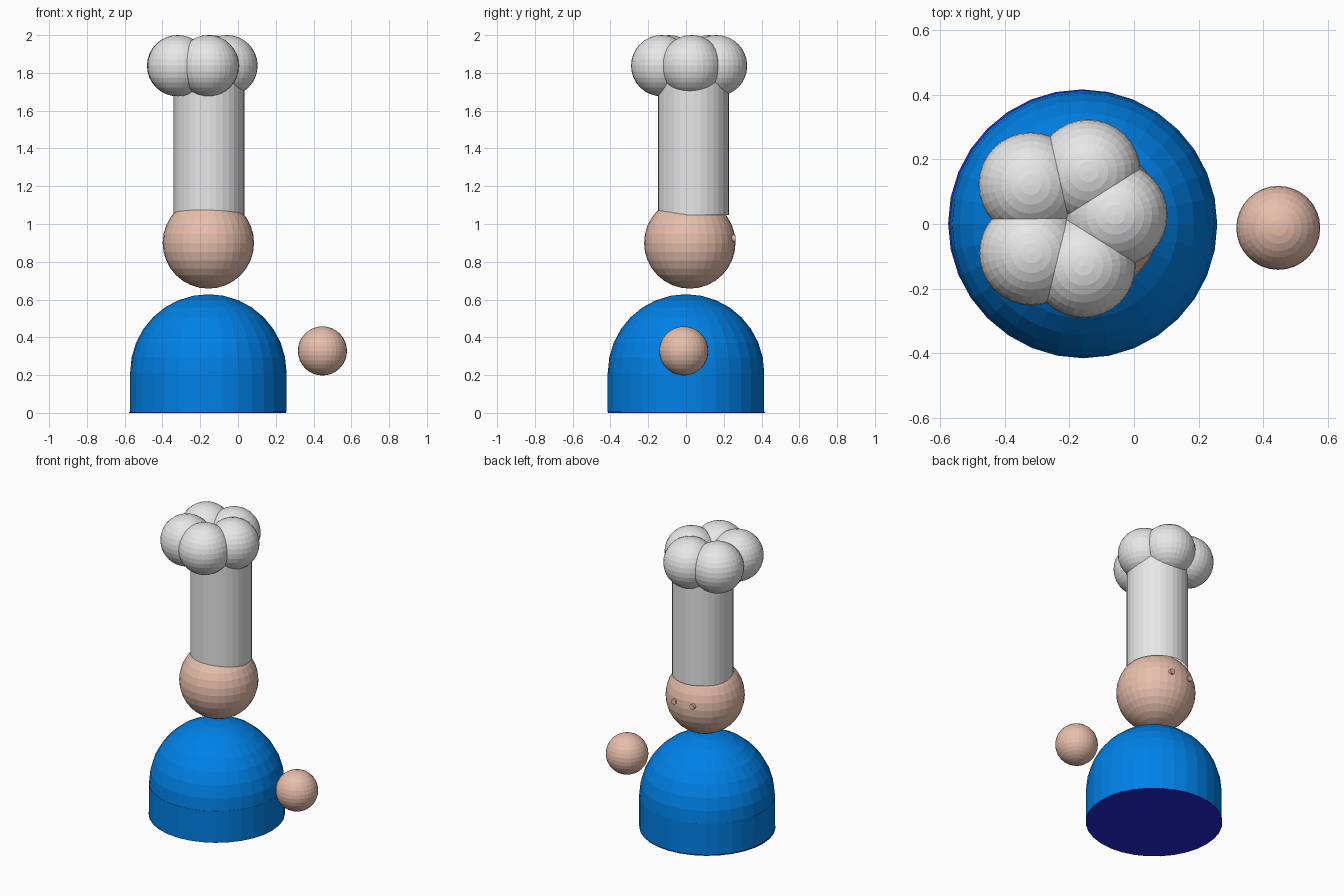
import bpy, bmesh, math
from mathutils import Matrix

if "Cube" in bpy.data.objects:
    bpy.data.objects.remove(bpy.data.objects["Cube"])


def material(name, rgb):
    m = bpy.data.materials.new(name)
    m.diffuse_color = (*rgb, 1.0)
    m.use_nodes = True
    m.node_tree.nodes["Principled BSDF"].inputs["Base Color"].default_value = m.diffuse_color
    return m


SKIN = material("skin", (0.81, 0.525, 0.415))
WHITE = material("hat_white", (0.8, 0.8, 0.8))
BLUE = material("coat_blue", (0.0, 0.22, 0.8))
NAVY = material("base_navy", (0.02, 0.025, 0.75))


def finish(name, bm, mat):
    me = bpy.data.meshes.new(name)
    bm.to_mesh(me)
    bm.free()
    me.materials.append(mat)
    ob = bpy.data.objects.new(name, me)
    bpy.context.collection.objects.link(ob)
    return ob


def ball(name, centre, r, mat, half=False):
    bm = bmesh.new()
    bmesh.ops.create_uvsphere(bm, u_segments=32, v_segments=16, radius=r)
    if half:  # keep only the upper dome
        low = [v for v in bm.verts if v.co.z < -1e-4]
        bmesh.ops.delete(bm, geom=low, context='VERTS')
    bmesh.ops.translate(bm, verts=bm.verts, vec=centre)
    return finish(name, bm, mat)


def drum(name, centre, depth, r, mat, caps=True, turn=0.0):
    bm = bmesh.new()
    bmesh.ops.create_cone(bm, cap_ends=caps, segments=32, radius1=r, radius2=r, depth=depth,
                          matrix=Matrix.Translation(centre) @ Matrix.Rotation(turn, 4, 'X'))
    return finish(name, bm, mat)


# Body: thin navy base, blue drum and dome
drum("base_disc", (-0.161, 0.002, 0.002), 0.004, 0.415, NAVY)
drum("lower_body", (-0.157, -0.001, 0.109), 0.21, 0.415, BLUE)
ball("upper_body", (-0.157, 0.0, 0.214), 0.414, BLUE, half=True)

# Head with two small round eyes on the back (+y) side
ball("head", (-0.157, 0.02, 0.9), 0.242, SKIN)
for side, x, y in (("left", -0.09, 0.242), ("right", -0.226, 0.242)):
    drum(side + "_eye", (x, y, 0.923), 0.04, 0.018, SKIN, turn=math.pi / 2)

# Floating hand
ball("hand", (0.447, -0.012, 0.328), 0.13, SKIN)

# Tall hat: open tube and a ring of five puffs
drum("hat_tube", (-0.153, 0.04, 1.41), 0.724, 0.188, WHITE, caps=False)
puffs = [(-0.32, 0.122), (-0.142, 0.162), (-0.058, 0.029), (-0.157, -0.129), (-0.318, -0.09)]
for i, (x, y) in enumerate(puffs):
    ball(f"hat_puff_{i + 1}", (x, y, 1.838), 0.162, WHITE)
